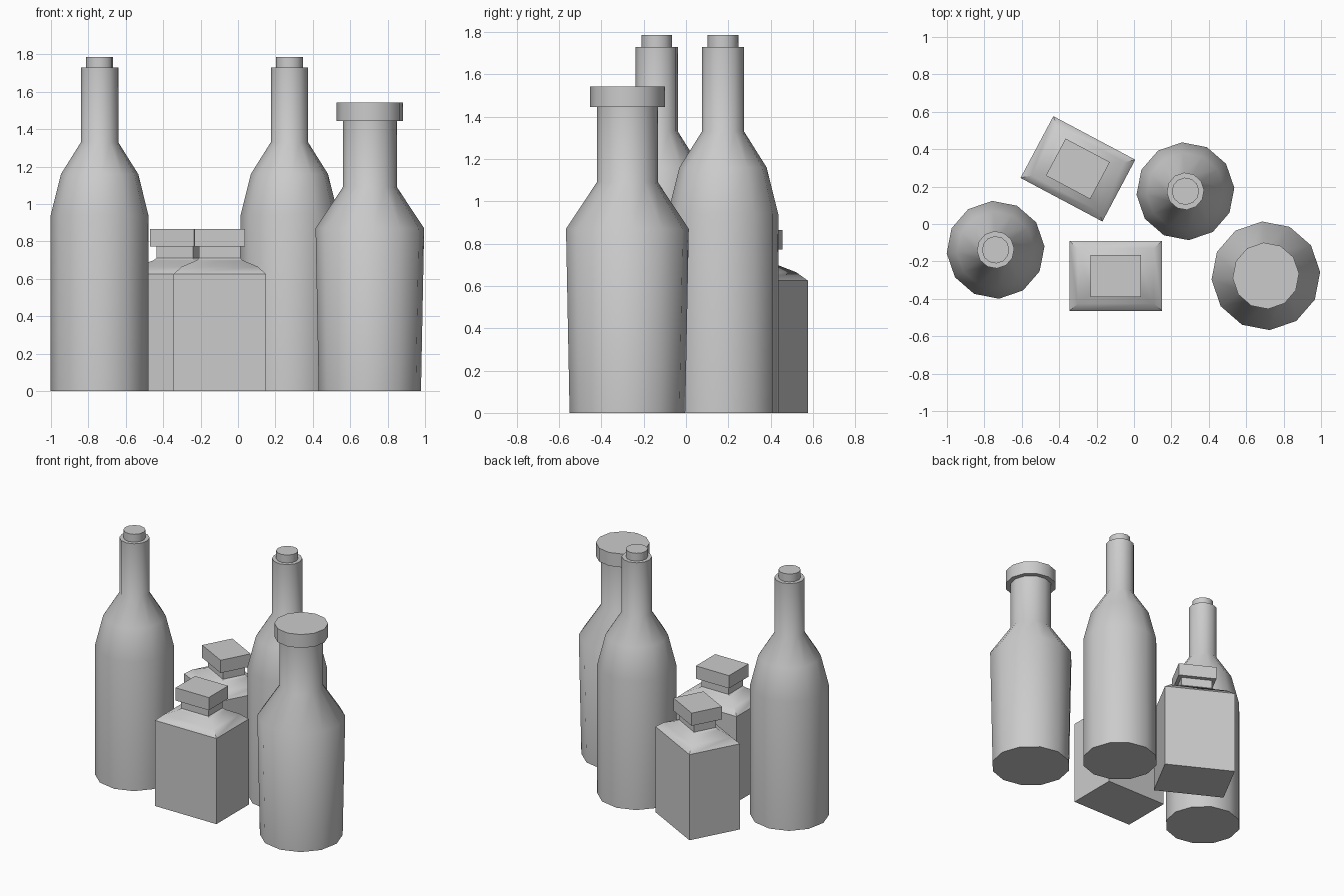
import bpy, bmesh, math

if "Cube" in bpy.data.objects:
    bpy.data.objects.remove(bpy.data.objects["Cube"])


def loft(name, rings, loc, turn=0.0):
    """Skin a stack of rings (each a list of xyz points) and cap both ends."""
    bm = bmesh.new()
    loops = [[bm.verts.new(p) for p in ring] for ring in rings]
    n = len(loops[0])
    for a, b in zip(loops, loops[1:]):
        for i in range(n):
            j = (i + 1) % n
            bm.faces.new((a[i], a[j], b[j], b[i]))
    bm.faces.new(loops[0][::-1])
    bm.faces.new(loops[-1])
    bmesh.ops.recalc_face_normals(bm, faces=bm.faces[:])
    mesh = bpy.data.meshes.new(name)
    bm.to_mesh(mesh)
    bm.free()
    ob = bpy.data.objects.new(name, mesh)
    ob.location = (loc[0], loc[1], 0)
    ob.rotation_euler.z = math.radians(turn)
    bpy.context.collection.objects.link(ob)
    bpy.ops.object.select_all(action='DESELECT')
    ob.select_set(True)
    bpy.context.view_layer.objects.active = ob
    bpy.ops.object.shade_smooth_by_angle(angle=math.radians(40))
    return ob


def lathe(name, profile, loc, turn=4, sides=12):
    rings = [[(r * math.cos(2 * math.pi * i / sides),
               r * math.sin(2 * math.pi * i / sides), z) for i in range(sides)]
             for r, z in profile]
    return loft(name, rings, loc, turn)


def box_stack(name, profile, loc, turn=0):
    rings = [[(-x, -y, z), (x, -y, z), (x, y, z), (-x, y, z)]
             for x, y, z in profile]
    return loft(name, rings, loc, turn)


# Tall bottles with corks
for tag, loc in (("left", (-0.74, -0.138)), ("right", (0.275, 0.175))):
    lathe("tall_bottle_" + tag,
          [(0.262, 0), (0.262, 0.94), (0.207, 1.16), (0.1, 1.33), (0.1, 1.73)], loc)
    lathe("cork_" + tag, [(0.073, 1.70), (0.073, 1.787)], loc)

# Wide tapered bottle with a disc stopper
wide = (0.705, -0.277)
lathe("wide_bottle",
      [(0.274, 0), (0.291, 0.87), (0.145, 1.09), (0.145, 1.46)], wide)
lathe("wide_stopper", [(0.178, 1.445), (0.178, 1.543)], wide)

# Short square bottles with block stoppers
for tag, loc, turn in (("front", (-0.0975, -0.2775), 0), ("back", (-0.30, 0.295), -28)):
    box_stack("square_bottle_" + tag,
              [(0.248, 0.187, 0), (0.248, 0.187, 0.625), (0.203, 0.148, 0.665),
               (0.125, 0.093, 0.698), (0.11, 0.082, 0.71), (0.11, 0.082, 0.79)], loc, turn)
    box_stack("square_stopper_" + tag,
              [(0.134, 0.112, 0.772), (0.134, 0.112, 0.865)], loc, turn)
